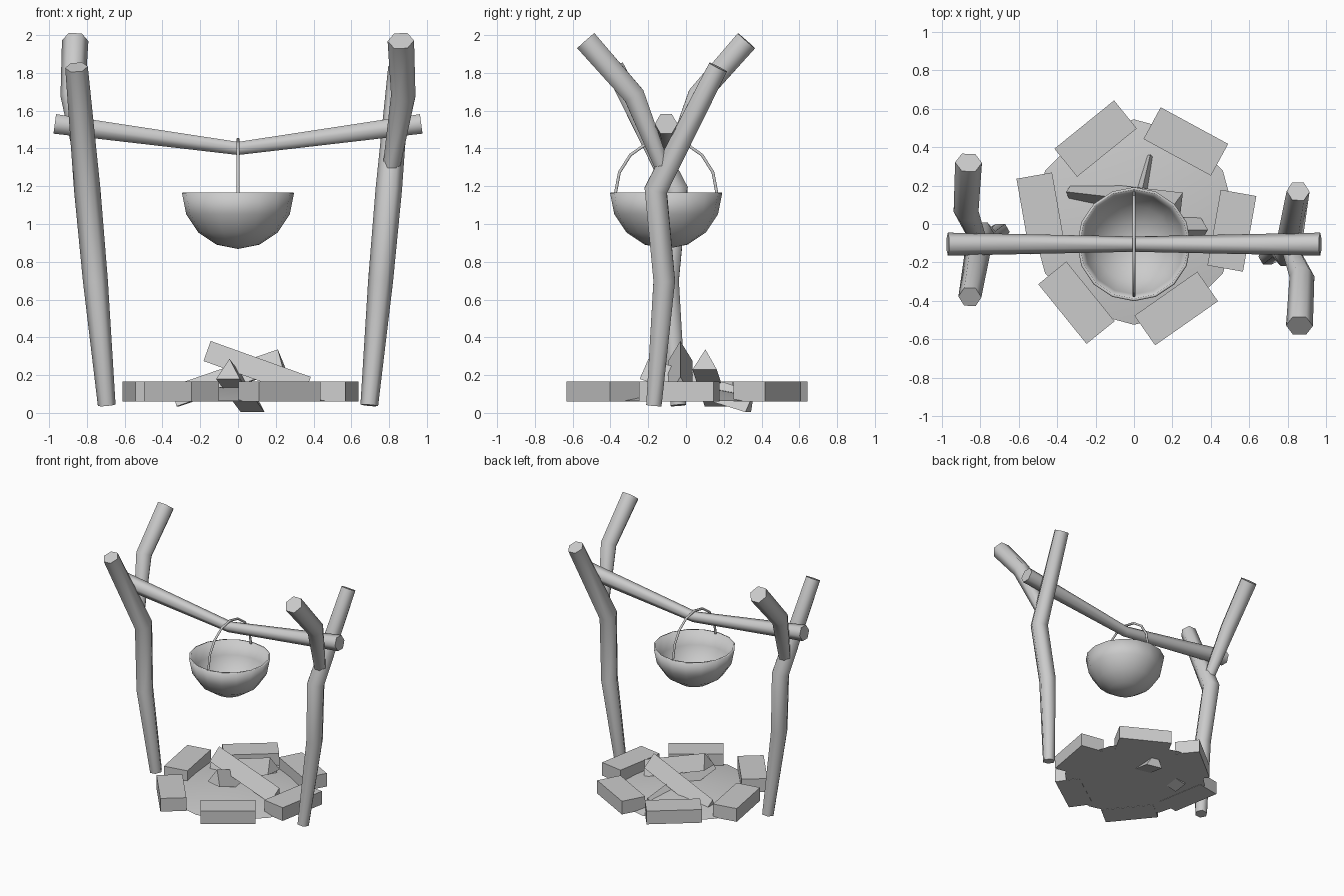
import bpy, bmesh, math
from mathutils import Vector, Matrix

if "Cube" in bpy.data.objects:
    bpy.data.objects.remove(bpy.data.objects["Cube"])

MID_Y = -0.105  # line of the crossbar and pot


def finish(name, bm, smooth=None):
    bmesh.ops.recalc_face_normals(bm, faces=bm.faces[:])
    me = bpy.data.meshes.new(name)
    bm.to_mesh(me)
    bm.free()
    ob = bpy.data.objects.new(name, me)
    bpy.context.collection.objects.link(ob)
    if smooth:
        bpy.ops.object.select_all(action='DESELECT')
        ob.select_set(True)
        bpy.context.view_layer.objects.active = ob
        bpy.ops.object.shade_smooth_by_angle(angle=math.radians(smooth))
    return ob


def rod(name, pts, radii, sides, ref, smooth=None):
    """Capped polygonal rod along a path; first corner points towards ref."""
    bm = bmesh.new()
    pts = [Vector(p) for p in pts]
    rings = []
    for i, p in enumerate(pts):
        t = (pts[min(i + 1, len(pts) - 1)] - pts[max(i - 1, 0)]).normalized()
        u = Vector(ref)
        u = (u - t * u.dot(t)).normalized()
        v = t.cross(u)
        rings.append([bm.verts.new(p + radii[i] * (u * math.cos(a) + v * math.sin(a)))
                      for a in (2 * math.pi * k / sides for k in range(sides))])
    for a, b in zip(rings, rings[1:]):
        for k in range(sides):
            n = (k + 1) % sides
            bm.faces.new((a[k], a[n], b[n], b[k]))
    bm.faces.new(rings[0])
    bm.faces.new(rings[-1])
    return finish(name, bm, smooth)


# Forked posts: the left one is the right one turned half way round
trunk = [(0.695, -0.17, 0.04), (0.755, -0.115, 0.70), (0.798, -0.16, 1.18), (0.855, 0.17, 1.83)]
branch = [(0.81, -0.12, 1.29), (0.875, -0.275, 1.68), (0.862, -0.53, 1.97)]
for side, s in (("right", 1), ("left", -1)):
    turn = lambda pts: [(s * x, MID_Y + s * (y - MID_Y), z) for x, y, z in pts]
    rod(side + "_post", turn(trunk), (0.047, 0.066, 0.07, 0.06), 6, (1, 0, 0), 65)
    rod(side + "_fork_branch", turn(branch), (0.045, 0.065, 0.07), 6, (1, 0, 0), 65)

# Sagging crossbar
rod("crossbar", [(-0.97, MID_Y, 1.53), (0, MID_Y, 1.40), (0.97, MID_Y, 1.53)],
    (0.06, 0.04, 0.06), 6, (0, 1, 0), 65)

# Pot: lower half of a sphere with a thin wall
bm = bmesh.new()
bmesh.ops.create_uvsphere(bm, u_segments=16, v_segments=8, radius=0.297)
bmesh.ops.delete(bm, geom=[v for v in bm.verts if v.co.z > 0.01], context='VERTS')
bmesh.ops.translate(bm, verts=bm.verts, vec=(0, MID_Y, 1.165))
pot = finish("pot", bm)
wall = pot.modifiers.new("wall", 'SOLIDIFY')
wall.thickness = 0.014
bpy.ops.object.select_all(action='DESELECT')
pot.select_set(True)
bpy.context.view_layer.objects.active = pot
bpy.ops.object.shade_smooth_by_angle(angle=math.radians(40))

# Pot handle hooped over the crossbar
arc = [math.pi * k / 8 for k in range(9)]
rod("pot_handle", [(0, MID_Y - 0.268 * math.cos(a), 1.165 + 0.283 * math.sin(a)) for a in arc],
    [0.009] * 9, 6, (1, 0, 0), 65)

# Low ash mound
bm = bmesh.new()
bmesh.ops.create_cone(bm, cap_ends=True, cap_tris=True, segments=12,
                      radius1=0.535, radius2=0.0, depth=0.09)
bmesh.ops.translate(bm, verts=bm.verts, vec=(0, 0.01, 0.107))
finish("ash_mound", bm, 30)

# Ring of hearth stones: x, y, turn
stones = [(-0.20, 0.445, 39), (0.27, 0.43, -28.5), (-0.485, 0.055, -80),
          (0.51, -0.035, 80), (0.22, -0.44, 35), (-0.30, -0.41, -51)]
for i, (x, y, ang) in enumerate(stones):
    bm = bmesh.new()
    bmesh.ops.create_cube(bm, size=1, matrix=Matrix.Translation((x, y, 0.1125))
                          @ Matrix.Rotation(math.radians(ang), 4, 'Z')
                          @ Matrix.Diagonal((0.40, 0.188, 0.105, 1)))
    finish(f"hearth_stone_{i + 1}", bm)

# Split firewood: three-sided logs piled in the middle
logs = [((-0.17, -0.03, 0.31), (0.36, -0.03, 0.12)),
        ((0.235, 0.10, 0.265), (-0.33, 0.165, 0.07)),
        ((-0.05, -0.22, 0.215), (0.08, 0.34, 0.04))]
for i, ends in enumerate(logs):
    rod(f"firewood_{i + 1}", ends, (0.075, 0.075), 3, (0, 0, 1))
